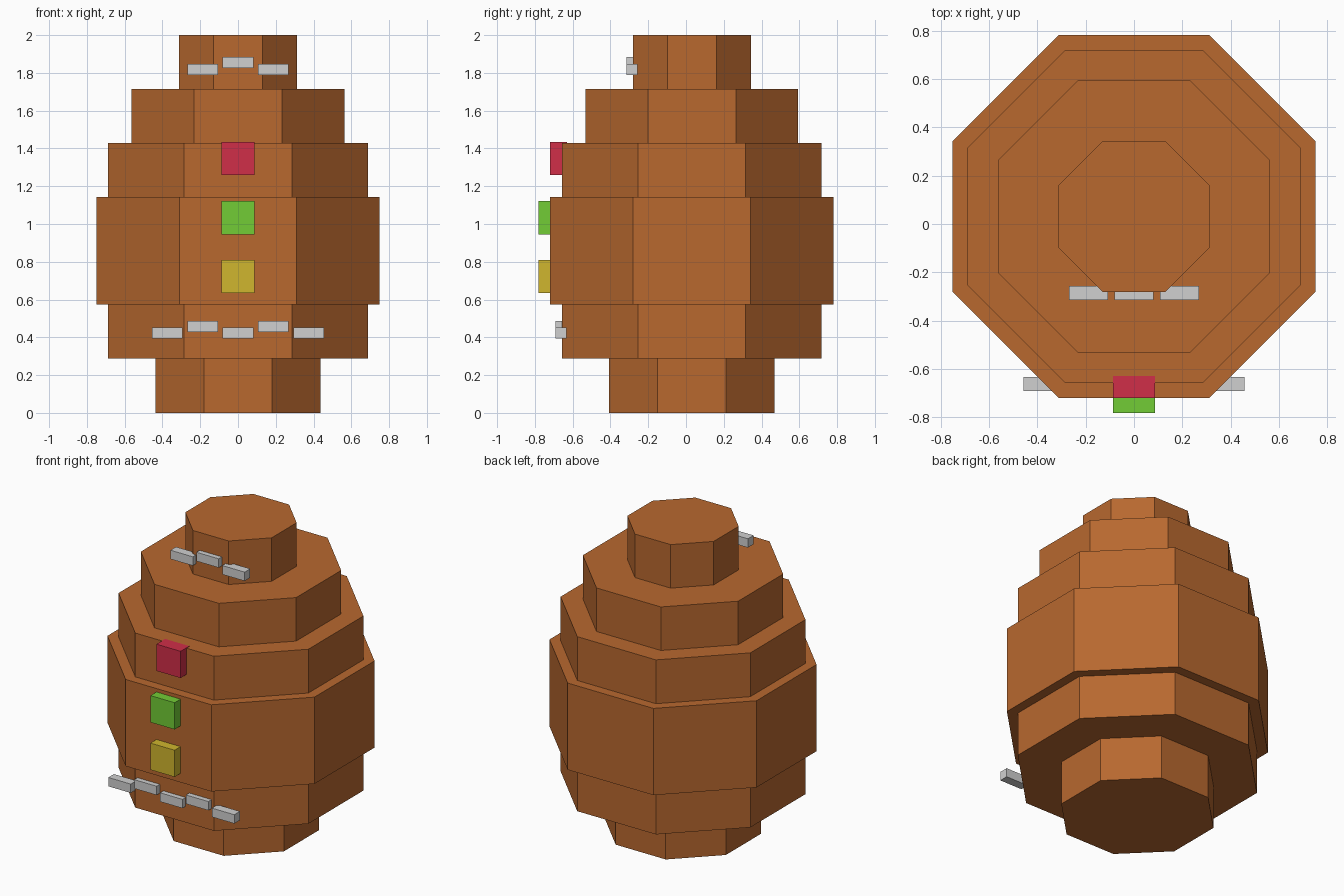
import bpy, bmesh, math
from mathutils import Matrix

if "Cube" in bpy.data.objects:
    bpy.data.objects.remove(bpy.data.objects["Cube"])

def material(name, rgb):
    # sRGB 0-255 to linear
    lin = [(c / 255 / 12.92) if c / 255 <= 0.04045 else ((c / 255 + 0.055) / 1.055) ** 2.4 for c in rgb]
    m = bpy.data.materials.new(name)
    m.diffuse_color = (*lin, 1)
    m.use_nodes = True
    m.node_tree.nodes["Principled BSDF"].inputs["Base Color"].default_value = m.diffuse_color
    return m

BROWN = material("gingerbread brown", (184, 104, 47))
RED = material("candy red", (208, 46, 72))
GREEN = material("candy green", (114, 204, 54))
YELLOW = material("candy yellow", (208, 182, 46))
ICING = material("icing grey", (208, 208, 208))

def add_object(name, bm, mat):
    me = bpy.data.meshes.new(name)
    bm.to_mesh(me)
    bm.free()
    me.materials.append(mat)
    ob = bpy.data.objects.new(name, me)
    bpy.context.collection.objects.link(ob)
    return ob

def octagon_tier(name, apothem, z0, z1):
    bm = bmesh.new()
    r = apothem / math.cos(math.pi / 8)
    place = Matrix.Translation((0, 0.031, (z0 + z1) / 2)) @ Matrix.Rotation(math.pi / 8, 4, 'Z')
    bmesh.ops.create_cone(bm, cap_ends=True, segments=8, radius1=r, radius2=r,
                          depth=z1 - z0, matrix=place)
    add_object(name, bm, BROWN)

def box(name, x, y, z, size, mat):
    bm = bmesh.new()
    bmesh.ops.create_cube(bm, size=1, matrix=Matrix.Translation((x, y, z)) @ Matrix.Diagonal((*size, 1)))
    add_object(name, bm, mat)

# Stacked octagonal body
for name, apothem, z0, z1 in [
        ("base_tier", 0.4375, 0, 0.287), ("lower_tier", 0.6875, 0.287, 0.575),
        ("belly_tier", 0.75, 0.575, 1.143), ("chest_tier", 0.6875, 1.143, 1.43),
        ("shoulder_tier", 0.5625, 1.43, 1.715), ("top_tier", 0.3125, 1.715, 2.0)]:
    octagon_tier(name, apothem, z0, z1)

# Candy buttons down the front
for name, y, z, mat in [("red_button", -0.674, 1.346, RED),
                        ("green_button", -0.736, 1.033, GREEN),
                        ("yellow_button", -0.736, 0.722, YELLOW)]:
    box(name, 0, y, z, (0.175, 0.09, 0.175), mat)

# Zigzag icing strips
DASH = (0.162, 0.058, 0.058)
for i in range(-1, 2):
    box("upper_icing", i * 0.1875, -0.286, 1.817 if i else 1.854, DASH, ICING)
for i in range(-2, 3):
    box("lower_icing", i * 0.1875, -0.661, 0.458 if i % 2 else 0.422, DASH, ICING)
